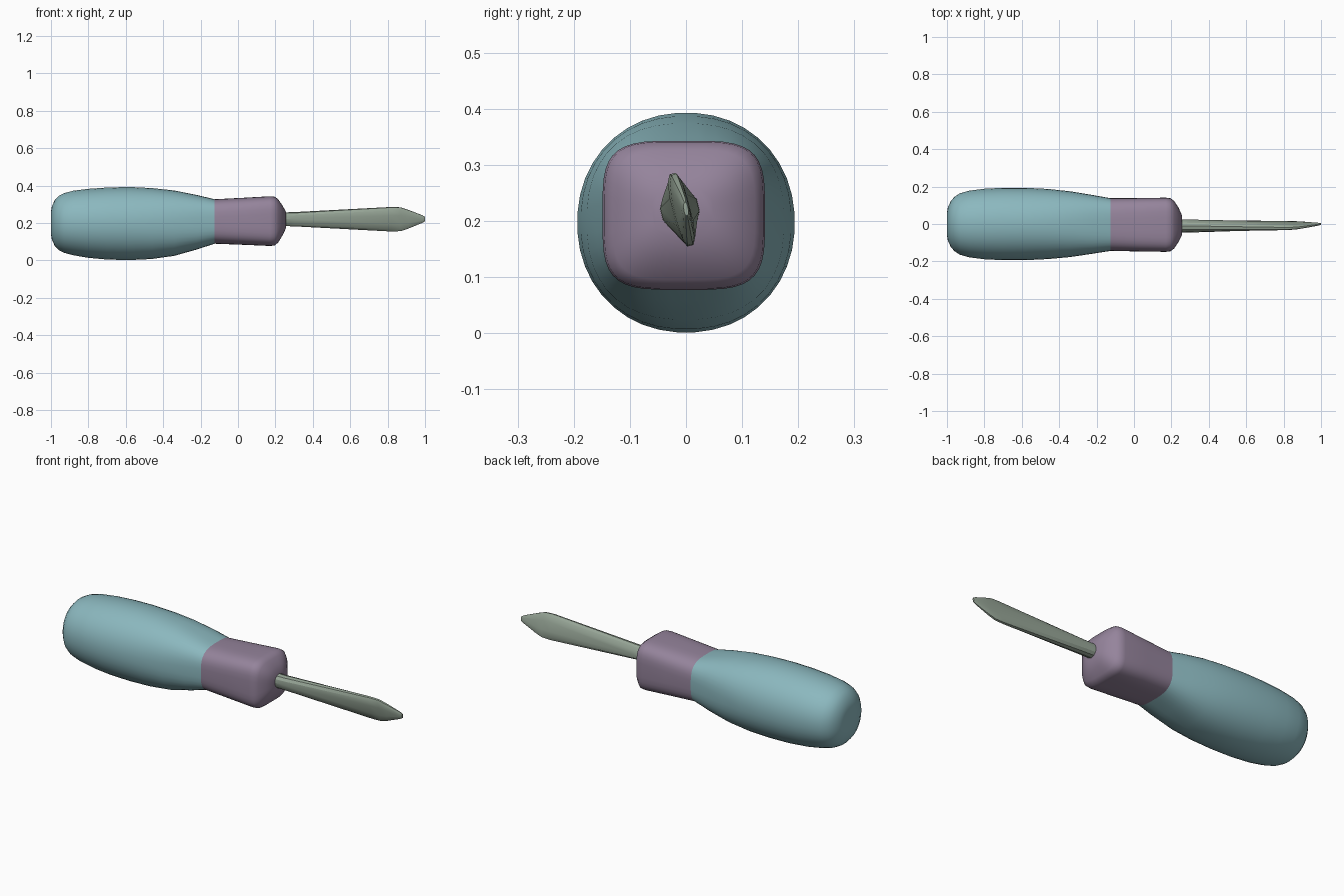
import bpy, bmesh, math


def material(name, rgb):
    m = bpy.data.materials.new(name)
    m.diffuse_color = (*rgb, 1)
    return m


def ring(x, cy, cz, ry, rz, power, tilt, sides):
    """Superellipse section across the x axis, rolled by tilt degrees."""
    t = math.radians(tilt)
    pts = []
    for i in range(sides):
        a = 2 * math.pi * (i + 0.5) / sides
        c, s = math.cos(a), math.sin(a)
        u = ry * math.copysign(abs(c) ** (2 / power), c)
        v = rz * math.copysign(abs(s) ** (2 / power), s)
        pts.append((x, cy + u * math.cos(t) - v * math.sin(t),
                    cz + u * math.sin(t) + v * math.cos(t)))
    return pts


def loft(name, sections, sides, mat, angle):
    bm = bmesh.new()
    rings = [[bm.verts.new(p) for p in ring(*s, sides)] for s in sections]
    for a, b in zip(rings, rings[1:]):
        for i in range(sides):
            j = (i + 1) % sides
            bm.faces.new((a[i], a[j], b[j], b[i]))
    bm.faces.new(rings[0])
    bm.faces.new(rings[-1])
    bmesh.ops.recalc_face_normals(bm, faces=bm.faces)
    me = bpy.data.meshes.new(name)
    bm.to_mesh(me)
    bm.free()
    ob = bpy.data.objects.new(name, me)
    bpy.context.collection.objects.link(ob)
    me.materials.append(mat)
    bpy.context.view_layer.objects.active = ob
    ob.select_set(True)
    bpy.ops.object.shade_smooth_by_angle(angle=math.radians(angle))
    ob.select_set(False)


teal = material("teal", (0.26, 0.48, 0.52))
purple = material("purple", (0.30, 0.23, 0.33))
green = material("grey_green", (0.31, 0.38, 0.31))

# Each section: x, centre y, centre z, half width y, half height z, power, tilt

# Bulging handle grip with a rounded butt
loft("handle", [
    (-1.0, 0, 0.20, 0.060, 0.060, 2.1, 0),
    (-0.995, 0, 0.20, 0.090, 0.090, 2.1, 0),
    (-0.98, 0, 0.20, 0.122, 0.122, 2.1, 0),
    (-0.96, 0, 0.20, 0.146, 0.144, 2.1, 0),
    (-0.93, 0, 0.20, 0.165, 0.160, 2.1, 0),
    (-0.88, 0, 0.20, 0.179, 0.173, 2.1, 0),
    (-0.80, 0, 0.198, 0.189, 0.185, 2.1, 0),
    (-0.70, 0, 0.197, 0.194, 0.193, 2.1, 0),
    (-0.58, 0, 0.197, 0.194, 0.196, 2.1, 0),
    (-0.46, 0, 0.197, 0.188, 0.190, 2.2, 0),
    (-0.34, -0.001, 0.199, 0.176, 0.175, 2.4, 0),
    (-0.22, -0.002, 0.204, 0.157, 0.146, 2.8, 0),
    (-0.125, -0.003, 0.208, 0.141, 0.119, 3.2, 0),
], 40, teal, 40)

# Squarish collar with a bevelled front
loft("collar", [
    (-0.125, -0.003, 0.208, 0.141, 0.119, 3.2, 0),
    (0.03, -0.004, 0.209, 0.143, 0.126, 3.6, 0),
    (0.17, -0.004, 0.210, 0.145, 0.133, 4, 0),
    (0.195, -0.004, 0.210, 0.142, 0.131, 4, 0),
    (0.215, -0.004, 0.211, 0.127, 0.116, 3.8, 0),
    (0.238, -0.004, 0.213, 0.092, 0.080, 3.4, 0),
    (0.256, -0.006, 0.216, 0.054, 0.045, 3, 0),
], 40, purple, 40)

# Shaft flattening into a slightly rolled, pointed blade
loft("blade", [
    (0.20, -0.011, 0.220, 0.036, 0.035, 2.2, 14),
    (0.30, -0.011, 0.220, 0.034, 0.038, 2.2, 14),
    (0.82, -0.008, 0.220, 0.016, 0.068, 2.6, 14),
    (0.87, -0.007, 0.220, 0.014, 0.066, 2.6, 13),
    (0.91, -0.005, 0.220, 0.012, 0.052, 2.6, 12),
    (0.985, -0.001, 0.221, 0.007, 0.021, 2.4, 8),
    (1.0, 0, 0.221, 0.004, 0.012, 2.4, 8),
], 12, green, 25)
